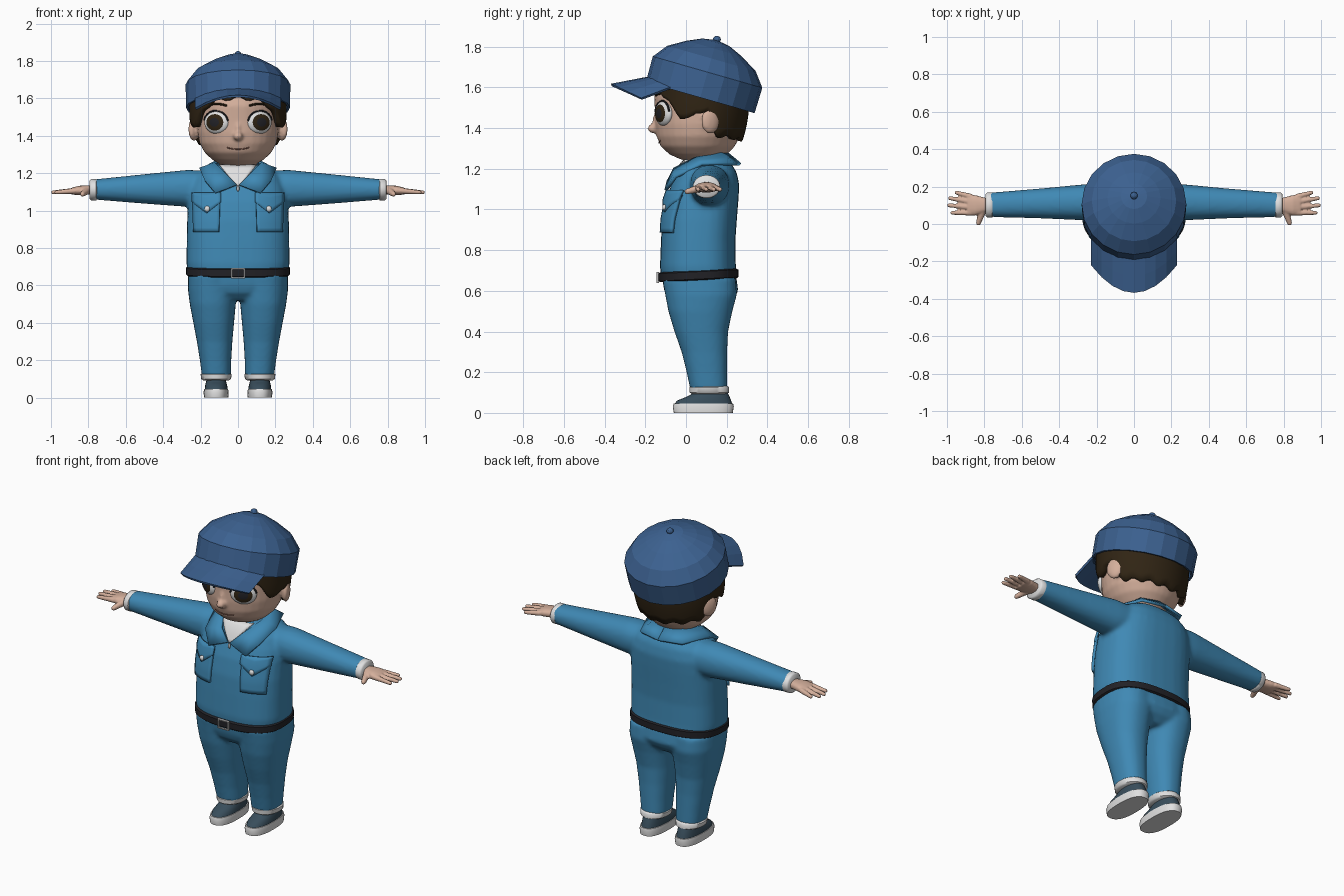
import bpy, bmesh
from math import sin, cos, pi, sqrt, copysign, radians
from mathutils import Vector, Matrix

if "Cube" in bpy.data.objects:
    bpy.data.objects.remove(bpy.data.objects["Cube"])


def mat(name, r, g, b):
    m = bpy.data.materials.new(name)
    m.diffuse_color = (r, g, b, 1)
    m.use_nodes = True
    m.node_tree.nodes["Principled BSDF"].inputs["Base Color"].default_value = m.diffuse_color
    return m


SKIN = mat("skin", .66, .43, .33)
HAIR = mat("dark brown", .03, .018, .007)
NAVY = mat("cap navy", .045, .12, .28)
BLUE = mat("suit blue", .05, .25, .46)
BLACK = mat("black", .016, .016, .02)
WHITE = mat("white", .75, .75, .75)
SHOE = mat("shoe slate", .04, .075, .105)
SILVER = mat("silver", .5, .5, .5)
LIP = mat("lip brown", .25, .11, .08)


def finish(name, bm, mats, smooth=40, solid=0, offset=1, mirror=False, voxel=0, recalc=True):
    if recalc:
        bmesh.ops.recalc_face_normals(bm, faces=bm.faces[:])
    me = bpy.data.meshes.new(name)
    bm.to_mesh(me)
    bm.free()
    ob = bpy.data.objects.new(name, me)
    bpy.context.collection.objects.link(ob)
    for m in mats:
        me.materials.append(m)
    if smooth:
        bpy.ops.object.select_all(action='DESELECT')
        ob.select_set(True)
        bpy.context.view_layer.objects.active = ob
        bpy.ops.object.shade_smooth_by_angle(angle=radians(smooth))
    if solid:
        s = ob.modifiers.new("thickness", 'SOLIDIFY')
        s.thickness, s.offset = solid, offset
    if mirror:
        ob.modifiers.new("mirror", 'MIRROR')
    if voxel:
        r = ob.modifiers.new("blend", 'REMESH')
        r.mode, r.voxel_size, r.use_smooth_shade = 'VOXEL', voxel, True
        s = ob.modifiers.new("soften", 'SMOOTH')
        s.factor, s.iterations = .5, 5
    return ob


def loft(bm, rows, n=2.0, along_x=False, s=1, seg=32):
    """Closed tube through superellipse rings (t, centre, radius, y front, y back)."""
    rings = []
    for t, c, r, yf, yb in rows:
        ring = []
        for i in range(seg):
            a = 2 * pi * i / seg
            p = c + r * copysign(abs(cos(a)) ** (2 / n), cos(a))
            y = (yf + yb) / 2 + (yb - yf) / 2 * copysign(abs(sin(a)) ** (2 / n), sin(a))
            ring.append(bm.verts.new((s * t, y, p) if along_x else (s * p, y, t)))
        rings.append(ring)
    for a, b in zip(rings, rings[1:]):
        for i in range(seg):
            j = (i + 1) % seg
            bm.faces.new((a[i], a[j], b[j], b[i]))
    bm.faces.new(rings[0])
    bm.faces.new(rings[-1])


def front(rows, x, z, n):
    """y of the front surface of a loft at x, z."""
    for a, b in zip(rows, rows[1:]):
        if a[0] <= z <= b[0]:
            k = (z - a[0]) / (b[0] - a[0])
            r, yf, yb = (a[i] + (b[i] - a[i]) * k for i in (2, 3, 4))
            return (yf + yb) / 2 - (yb - yf) / 2 * max(0, 1 - abs(x / r) ** n) ** (1 / n)


def grid(fn, nu, nv):
    bm = bmesh.new()
    g = [[bm.verts.new(fn(i / nu, j / nv)) for i in range(nu + 1)] for j in range(nv + 1)]
    for j in range(nv):
        for i in range(nu):
            bm.faces.new((g[j][i], g[j][i + 1], g[j + 1][i + 1], g[j + 1][i]))
    bmesh.ops.remove_doubles(bm, verts=bm.verts[:], dist=1e-4)
    return bm


def ball(bm, c, r, rot=0, u=16, v=12):
    m = Matrix.Translation(c) @ Matrix.Rotation(rot, 4, 'Z') @ Matrix.Diagonal((*r, 1))
    bmesh.ops.create_uvsphere(bm, u_segments=u, v_segments=v, radius=1, matrix=m)


def limb(bm, p0, p1, r0, r1, seg=10):
    p0, p1 = Vector(p0), Vector(p1)
    d = p1 - p0
    m = Matrix.Translation((p0 + p1) / 2) @ d.to_track_quat('Z', 'Y').to_matrix().to_4x4()
    bmesh.ops.create_cone(bm, cap_ends=True, segments=seg, radius1=r0, radius2=r1,
                          depth=d.length, matrix=m)
    ball(bm, p1, (r1,) * 3, u=seg, v=6)


def tube(name, pts, r, m, mirror=True):
    bm = bmesh.new()
    for a, b in zip(pts, pts[1:]):
        limb(bm, a, b, r, r, 6)
    finish(name, bm, [m], mirror=mirror)


# Jacket with sleeves
TORSO = [(.66, 0, .268, -.122, .25), (.72, 0, .276, -.128, .245), (.85, 0, .274, -.123, .243),
         (.95, 0, .272, -.117, .25), (1.05, 0, .266, -.098, .258), (1.12, 0, .255, -.073, .262),
         (1.18, 0, .23, -.048, .25), (1.215, 0, .19, -.028, .23), (1.245, 0, .13, 0, .2)]
ARM = [(.1, 1.12, .09, .02, .22), (.27, 1.119, .099, .02, .212), (.5, 1.116, .079, .03, .19),
       (.78, 1.113, .053, .038, .167)]
bm = bmesh.new()
loft(bm, TORSO, 2.6)
for s in (1, -1):
    loft(bm, ARM, 2.2, True, s)
finish("jacket", bm, [BLUE], voxel=.012)

# Trousers
LEG = [(.11, .115, .077, .022, .202), (.2, .12, .084, .003, .202), (.3, .125, .095, -.022, .202),
       (.4, .13, .109, -.057, .207), (.5, .135, .123, -.087, .228), (.58, .136, .132, -.102, .25),
       (.66, .135, .132, -.117, .245)]
bm = bmesh.new()
for s in (1, -1):
    loft(bm, LEG, 2.3, s=s)
loft(bm, [(.52, 0, .12, -.05, .19), (.56, 0, .235, -.092, .235), (.6, 0, .267, -.107, .257),
          (.68, 0, .267, -.12, .246)], 2.5)
finish("trousers", bm, [BLUE], voxel=.011)

# White cuffs, shoes
bm = bmesh.new()
loft(bm, [(.752, 1.112, .05, .042, .16), (.758, 1.112, .057, .034, .168),
          (.785, 1.112, .057, .034, .168), (.793, 1.112, .05, .042, .16)], 2, True)
finish("sleeve_cuffs", bm, [WHITE], 50, mirror=True)
bm = bmesh.new()
loft(bm, [(.093, .117, .07, .03, .2), (.1, .117, .08, .018, .212), (.125, .117, .083, .016, .212),
          (.133, .117, .074, .025, .205)])
finish("trouser_cuffs", bm, [WHITE], 50, mirror=True)
bm = bmesh.new()
loft(bm, [(0, .117, .065, -.06, .23), (.03, .117, .067, -.065, .235), (.046, .117, .064, -.06, .232)], 2.5)
finish("shoe_soles", bm, [WHITE], mirror=True)
bm = bmesh.new()
loft(bm, [(.04, .117, .061, -.058, .228), (.06, .117, .06, -.045, .222), (.08, .117, .055, .005, .214),
          (.1, .117, .05, .04, .205), (.13, .117, .045, .05, .19)], 2.3)
finish("shoe_uppers", bm, [SHOE], 50, mirror=True)

# Belt and buckle
bm = bmesh.new()
loft(bm, [(.652, 0, .268, -.128, .248), (.658, 0, .277, -.135, .257), (.694, 0, .278, -.136, .257),
          (.7, 0, .27, -.128, .248)], 2.6, seg=48)
for v in bm.verts:
    v.co.z += .05 * (v.co.y - .06)
finish("belt", bm, [BLACK])
bm = bmesh.new()
for x, z, w, h in ((-.033, .665, .007, .054), (.033, .665, .007, .054), (0, .641, .07, .006), (0, .689, .07, .006)):
    bmesh.ops.create_cube(bm, matrix=Matrix.Translation((x, -.139, z)) @ Matrix.Diagonal((w, .012, h, 1)))
finish("buckle", bm, [SILVER], 0)

# Chest pockets, flaps and buttons
def on_chest(x, z, d):
    return (x, front(TORSO, x, z, 2.6) - d, z)


bm = grid(lambda u, v: on_chest(.165 + (u - .5) * (.13 + .012 * v), .885 + .185 * v, -.002), 8, 8)
finish("pockets", bm, [BLUE], 40, .016, mirror=True, recalc=False)


def flap(u, v):
    low = .985 + .06 * abs(2 * u - 1)
    return on_chest(.09 + .15 * u, low + (1.092 - low) * v, .008)


finish("pocket_flaps", grid(flap, 8, 4), [BLUE], 40, .013, mirror=True, recalc=False)
bm = bmesh.new()
ball(bm, on_chest(.165, 1.01, .022), (.015, .01, .015))
finish("pocket_buttons", bm, [WHITE], mirror=True)

# Undershirt, collar and zip pull
finish("undershirt", grid(lambda u, v: on_chest((2 * u - 1) * (.008 + .09 * v), 1.13 + .11 * v, .001), 8, 6),
       [WHITE], 40, .008, recalc=False)
INNER = [(.006, -.08, 1.135), (.068, -.05, 1.195), (.118, .05, 1.245), (.09, .165, 1.268), (0, .195, 1.27)]
OUTER = [(.12, -.092, 1.09), (.175, -.045, 1.155), (.2, .08, 1.215), (.135, .23, 1.215), (0, .262, 1.215)]


def collar(u, v):
    i = round(u * 4)
    return Vector(OUTER[i]).lerp(Vector(INNER[i]), v)


finish("collar", grid(collar, 4, 2), [BLUE], 50, .016, mirror=True, recalc=False)
bm = bmesh.new()
ball(bm, (0, -.083, 1.118), (.008, .006, .016))
finish("zip_pull", bm, [SILVER])

# Hands
bm = bmesh.new()
loft(bm, [(.77, 1.108, .022, .072, .135), (.8, 1.11, .025, .06, .142), (.85, 1.108, .025, .045, .155),
          (.89, 1.104, .018, .047, .155)], 2.4, True, seg=20)
for x0, y0, x1, y1 in ((.87, .146, .95, .168), (.88, .12, .984, .138), (.88, .09, .99, .1), (.87, .06, .972, .06)):
    limb(bm, (x0, y0, 1.106), (x1, y1, 1.098), .016, .011)
limb(bm, (.81, .07, 1.105), (.832, .005, 1.088), .021, .014)
finish("hands", bm, [SKIN], mirror=True, voxel=.005)

# Head with neck, nose and ears
HEAD = [(1.235, 0, .05, .01, .13), (1.25, 0, .095, -.035, .17), (1.27, 0, .135, -.08, .2),
        (1.31, 0, .178, -.125, .24), (1.36, 0, .206, -.145, .265), (1.42, 0, .217, -.153, .28),
        (1.48, 0, .219, -.153, .29), (1.56, 0, .219, -.157, .3), (1.64, 0, .2, -.13, .28),
        (1.7, 0, .14, -.06, .22)]
bm = bmesh.new()
loft(bm, HEAD)
loft(bm, [(1.14, 0, .1, -.005, .17), (1.2, 0, .1, -.005, .17), (1.3, 0, .095, 0, .17)])
ball(bm, (0, -.158, 1.398), (.026, .032, .024))
ball(bm, (0, -.14, 1.435), (.016, .025, .045))
for s in (1, -1):
    ball(bm, (s * .235, .12, 1.435), (.024, .05, .064), s * .45)
finish("head", bm, [SKIN], voxel=.009)

# Eyes: white, iris and pupil by direction
M = (Matrix.Translation((.114, -.109, 1.472)) @ Matrix.Rotation(radians(28), 4, 'Z')
     @ Matrix.Diagonal((.073, .03, .062, 1)) @ Matrix.Rotation(pi / 2, 4, 'X'))
bm = bmesh.new()
bmesh.ops.create_uvsphere(bm, u_segments=28, v_segments=16, radius=1)
for f in bm.faces:
    z = f.calc_center_median().z
    f.material_index = 2 if z > .92 else 1 if z > .7 else 0
bmesh.ops.transform(bm, matrix=M, verts=bm.verts[:])
finish("eyes", bm, [WHITE, HAIR, BLACK], mirror=True)
tube("eyelashes", [M @ Vector((cos(a), sin(a), .3)) for a in [radians(10 + 16 * i) for i in range(11)]], .005, BLACK)


def on_face(x, z):
    return (x, front(HEAD, x, z, 2) - .001, z)


tube("eyebrows", [on_face(.06 + .022 * i, 1.553 + .018 * sin(pi * (i + 1) / 7)) for i in range(6)], .006, HAIR)
tube("mouth", [on_face(.015 * i, 1.328 + .0006 * i * i) for i in range(-4, 5)], .003, LIP, False)

# Hair: shell with a hairline that drops from fringe to nape
LINE = [(0, 1.6), (.55, 1.59), (.85, 1.53), (1.15, 1.45), (1.35, 1.44), (1.5, 1.48), (1.75, 1.48), (1.95, 1.36), (3.2, 1.335)]


def hair(u, v):
    a = 2 * pi * u
    b = min(a, 2 * pi - a)
    for p, q in zip(LINE, LINE[1:]):
        if p[0] <= b <= q[0]:
            low = p[1] + (q[1] - p[1]) * (b - p[0]) / (q[0] - p[0])
    low += .009 * cos(b * 14)
    z = low + (1.66 - low) * v
    k = 1 - 3.6 * max(0, 1.53 - z) ** 2
    return (.26 * k * sin(a), .07 - .24 * k * cos(a), z)


finish("hair", grid(hair, 72, 8), [HAIR], 50, .05, -1, recalc=False)

# Cap: faceted crown tilted back, brim and top button
T = Matrix.Translation((0, .07, 1.55)) @ Matrix.Rotation(radians(-16), 4, 'X')
CROWN = [(.278, 0), (.28, .13), (.226, .2), (.142, .25), (.07, .282), (0, .294)]


def crown(u, v):
    r, h = CROWN[round(v * 5)]
    a = 2 * pi * u
    return T @ Vector((r * sin(a), -r * cos(a), h))


finish("cap_crown", grid(crown, 20, 5), [NAVY], 0, .012, -1, recalc=False)


def brim(u, v):
    x = .23 * (2 * u - 1)
    q = (x / .23) ** 2
    y0 = .085 - .27 * sqrt(1 - (x / .28) ** 2)
    back = Vector((x, y0, 1.55 - (y0 - .07) * .287 + .03 - .015 * q))
    return back.lerp(Vector((x, -.368 + .148 * q, 1.618 - .07 * q)), 1 - v)


finish("cap_brim", grid(brim, 8, 2), [NAVY], 0, .012, -1, recalc=False)
bm = bmesh.new()
ball(bm, T @ Vector((0, 0, .297)), (.02, .02, .018), u=10, v=6)
finish("cap_button", bm, [NAVY], 0)
